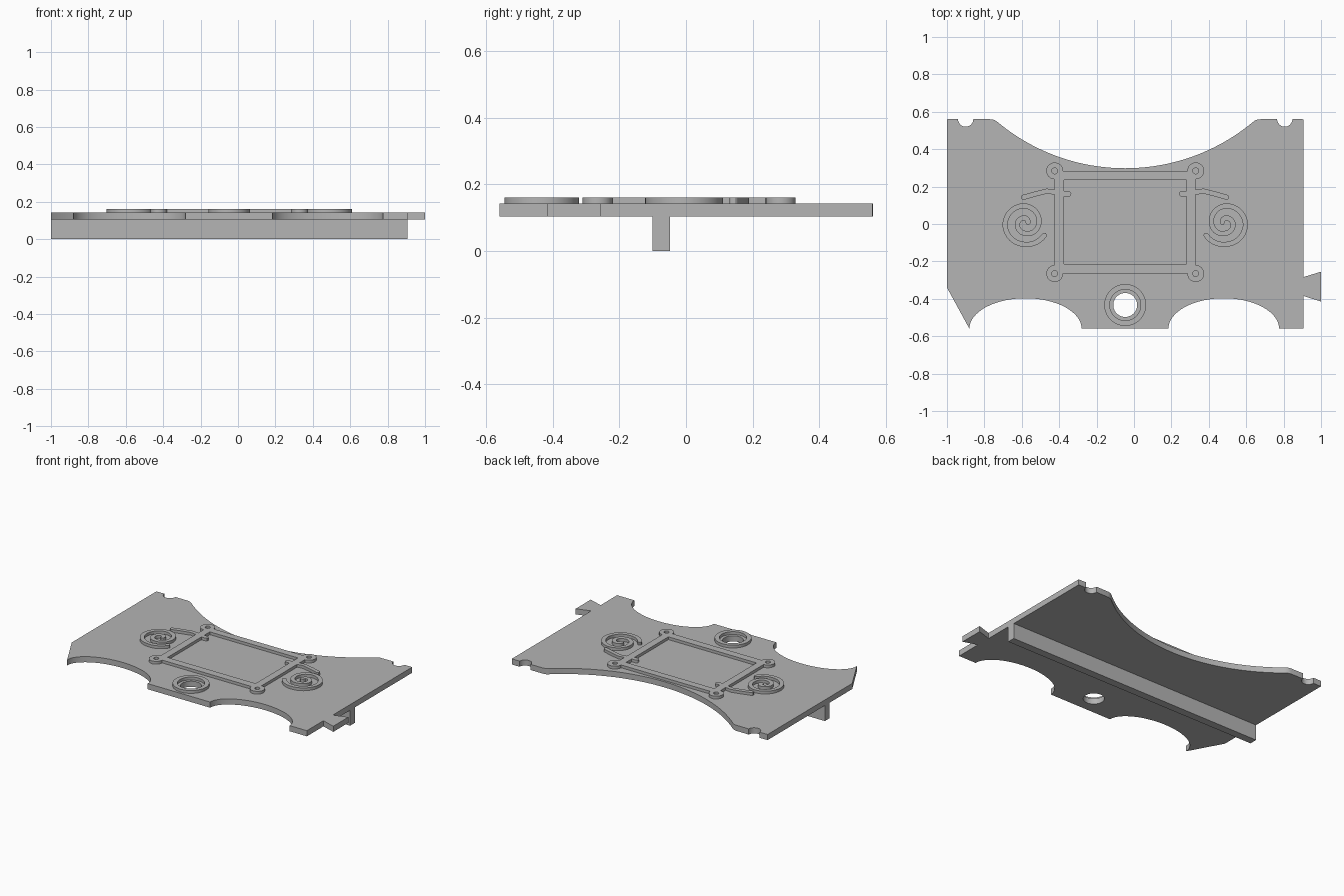
import bpy, bmesh
from math import sin, cos, pi, radians, sqrt, asin
from mathutils import Vector

cube = bpy.data.objects.get("Cube")
if cube:
    bpy.data.objects.remove(cube, do_unlink=True)

MID = -0.047                    # symmetry line of the plate
BOTTOM, TOP, RAISED = 0.104, 0.142, 0.161

grey = bpy.data.materials.new("plain grey")
grey.use_nodes = True
colour = (0.46, 0.46, 0.46, 1)
grey.diffuse_color = colour
grey.node_tree.nodes["Principled BSDF"].inputs["Base Color"].default_value = colour


def arc(cx, cy, rx, a0, a1, n=16, ry=None):
    """Points along an arc, angles in degrees."""
    ry = rx if ry is None else ry
    steps = [radians(a0 + (a1 - a0) * i / n) for i in range(n + 1)]
    return [(cx + rx * cos(a), cy + ry * sin(a)) for a in steps]


def circle(cx, cy, r, n=40):
    return arc(cx, cy, r, 0, 360, n)[:-1]


def mirrored(points):
    return [(2 * MID - x, y) for x, y in reversed(points)]


def slab(name, loops, z0, z1):
    """Extruded flat shape; loops inside the first become holes."""
    curve = bpy.data.curves.new(name, "CURVE")
    curve.dimensions = "2D"
    curve.fill_mode = "BOTH"
    curve.extrude = (z1 - z0) / 2
    for loop in loops:
        spline = curve.splines.new("POLY")
        spline.points.add(len(loop) - 1)
        for p, (x, y) in zip(spline.points, loop):
            p.co = (x, y, 0, 1)
        spline.use_cyclic_u = True
    temp = bpy.data.objects.new(name + "_curve", curve)
    bpy.context.collection.objects.link(temp)
    graph = bpy.context.evaluated_depsgraph_get()
    mesh = bpy.data.meshes.new_from_object(temp.evaluated_get(graph))
    bpy.data.objects.remove(temp, do_unlink=True)
    bm = bmesh.new()
    bm.from_mesh(mesh)
    bmesh.ops.remove_doubles(bm, verts=bm.verts, dist=0.0002)
    bmesh.ops.translate(bm, verts=bm.verts, vec=(0, 0, (z0 + z1) / 2))
    bmesh.ops.recalc_face_normals(bm, faces=bm.faces)
    bm.to_mesh(mesh)
    bm.free()
    mesh.name = name
    mesh.materials.clear()
    mesh.materials.append(grey)
    obj = bpy.data.objects.new(name, mesh)
    bpy.context.collection.objects.link(obj)
    bpy.ops.object.select_all(action="DESELECT")
    obj.select_set(True)
    bpy.context.view_layer.objects.active = obj
    bpy.ops.object.shade_smooth_by_angle(angle=radians(30))
    return obj


def stroke(path, width):
    """Outline of a round-ended band following a path."""
    pts = [Vector(p) for p in path]
    left, right = [], []
    for i, p in enumerate(pts):
        d = (pts[min(i + 1, len(pts) - 1)] - pts[max(i - 1, 0)]).normalized()
        n = Vector((-d.y, d.x)) * width / 2
        left.append(p + n)
        right.append(p - n)

    def cap(p, start):
        v = start - p
        return [p + Vector((v.x * cos(a) + v.y * sin(a), v.y * cos(a) - v.x * sin(a)))
                for a in (pi * k / 6 for k in range(1, 6))]
    outline = left + cap(pts[-1], left[-1]) + right[::-1] + cap(pts[0], right[0])
    return [(p.x, p.y) for p in outline]


def rectangle(x0, x1, y0, y1):
    return [(x0, y0), (x1, y0), (x1, y1), (x0, y1)]


# Base plate: concave back edge, notched corners, two front arches, side tab
R = 1.066
half = 68
sweep = asin(0.68 / R) * 180 / pi
back_curve = arc(MID, 0.298 + R, R, -90 - sweep, -90 + sweep, 48)
shoulder = [(-0.765, 0.56), (-0.745, 0.556)]
outline = [(-1, -0.34), (-1, 0.56)]
outline += arc(-0.9, 0.561, 0.041, 180, 360, 12)
outline += shoulder + back_curve + mirrored(shoulder)
outline += arc(0.806, 0.561, 0.041, 180, 360, 12)
outline += [(0.905, 0.56), (0.905, -0.284), (1, -0.255), (1, -0.415),
            (0.905, -0.384), (0.905, -0.56)]
outline += arc(0.48, -0.56, 0.296, 0, 180, 32, 0.163)
outline += arc(-0.58, -0.56, 0.3, 0, 180, 32, 0.163)
HOLE_Y = -0.433
slab("base_plate", [outline, circle(MID, HOLE_Y, 0.064)], BOTTOM, TOP)

# Long rib underneath
slab("under_rib", [rectangle(-1, 0.905, -0.1, -0.048)], 0, BOTTOM + 0.01)

# Raised ring around the hole
slab("hole_ring", [circle(MID, HOLE_Y, 0.112, 48), circle(MID, HOLE_Y, 0.083, 48)],
     TOP - 0.01, RAISED)

# Rectangular frame with a drilled boss at each corner
X0, X1, Y0, Y1 = -0.424, 0.33, -0.265, 0.284
corners = [(X0, Y0, 90), (X1, Y0, 180), (X1, Y1, 270), (X0, Y1, 0)]
frame = []
for x, y, a in corners:
    frame += arc(x, y, 0.045, a, a + 270, 24)
opening = rectangle(-0.375, 0.281, -0.214, 0.236)
slab("corner_boss_frame",
     [frame, opening] + [circle(x, y, 0.016, 20) for x, y, a in corners],
     TOP - 0.01, RAISED)

# Spirals, arms and inner nubs on both sides
keys = [(-31, 0.117), (-90, 0.109), (-180, 0.11), (-270, 0.097), (-360, 0.071),
        (-450, 0.05), (-540, 0.044), (-630, 0.032), (-690, 0.015)]
spiral = []
for (a0, r0), (a1, r1) in zip(keys, keys[1:]):
    for i in range(10):
        t = i / 10
        a, r = radians(a0 + (a1 - a0) * t), r0 + (r1 - r0) * t
        spiral.append((-0.58 + r * cos(a), r * sin(a)))
arm = [(-0.59, 0.143), (-0.53, 0.16), (-0.465, 0.176), (-0.41, 0.168)]
nub = [(-0.39, 0.161), (-0.35, 0.161)]
for name, path, width in (("spiral", spiral, 0.027), ("arm", arm, 0.027),
                          ("nub", nub, 0.03)):
    shape = stroke(path, width)
    slab("right_" + name, [shape], TOP - 0.01, RAISED)
    slab("left_" + name, [mirrored(shape)], TOP - 0.01, RAISED)
